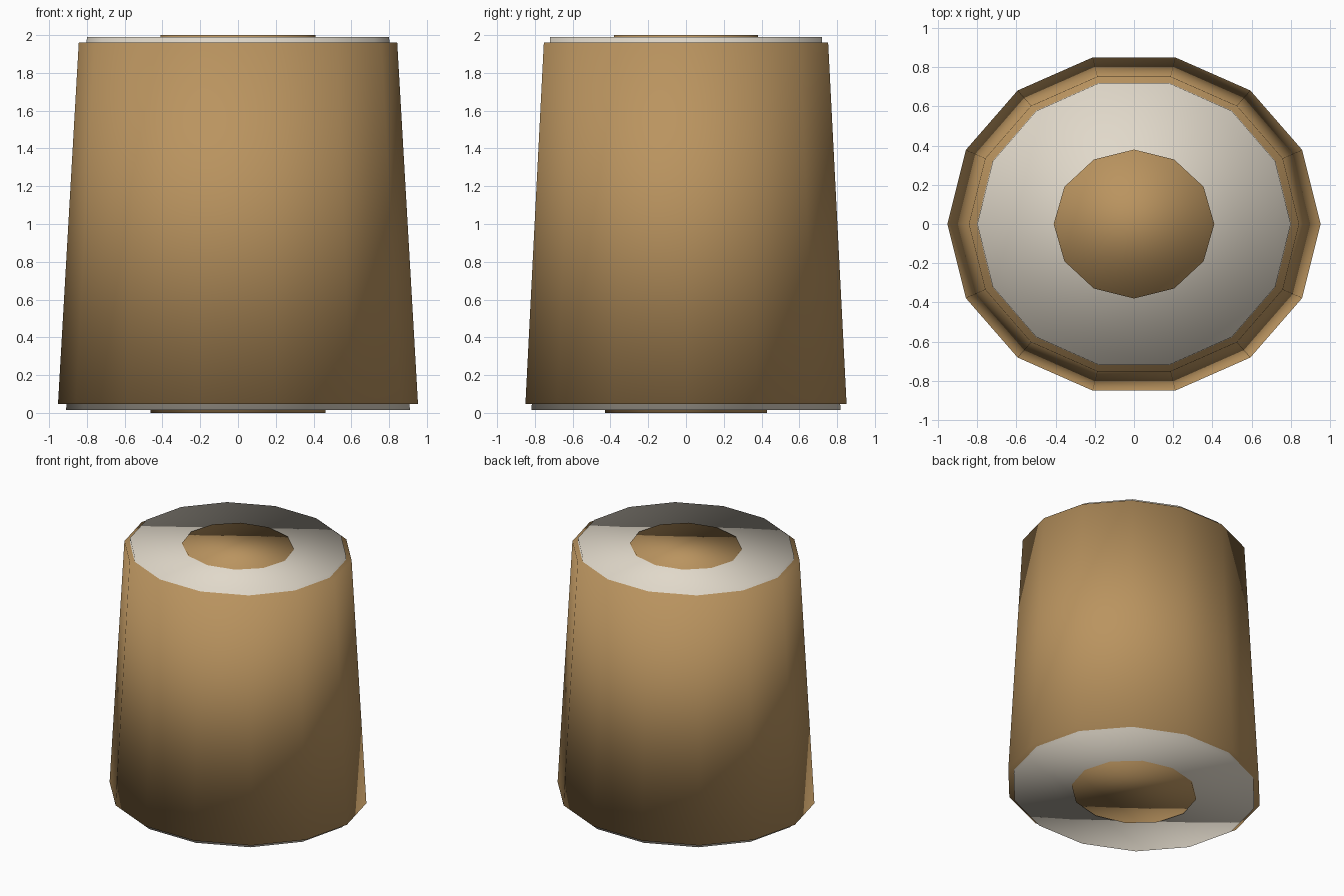
import bpy
import bmesh
from math import cos, sin, tau

if "Cube" in bpy.data.objects:
    bpy.data.objects.remove(bpy.data.objects["Cube"])


def material(name, rgb):
    mat = bpy.data.materials.new(name)
    mat.diffuse_color = (*rgb, 1)
    mat.use_nodes = True
    mat.node_tree.nodes["Principled BSDF"].inputs["Base Color"].default_value = mat.diffuse_color
    return mat


def tapered_log(name, sides, low, high, mat):
    """Closed oval frustum; low and high are (x radius, y radius, z)."""
    bm = bmesh.new()
    rings = [[bm.verts.new((rx * cos(tau * i / sides), ry * sin(tau * i / sides), z))
              for i in range(sides)] for rx, ry, z in (low, high)]
    for i in range(sides):
        j = (i + 1) % sides
        bm.faces.new((rings[0][i], rings[0][j], rings[1][j], rings[1][i]))
    bm.faces.new(rings[0][::-1])
    bm.faces.new(rings[1])
    for face in bm.faces:
        face.smooth = True
    mesh = bpy.data.meshes.new(name)
    bm.to_mesh(mesh)
    bm.free()
    mesh.materials.append(mat)
    obj = bpy.data.objects.new(name, mesh)
    bpy.context.collection.objects.link(obj)


brown = material("bark brown", (0.49, 0.295, 0.115))
cream = material("pale wood", (0.75, 0.69, 0.59))

# Outer bark, pale wood just proud of it, and the dark heart at both ends
tapered_log("bark", 14, (0.953, 0.872, 0.047), (0.843, 0.772, 1.96), brown)
tapered_log("wood", 14, (0.91, 0.839, 0.016), (0.80, 0.738, 1.99), cream)
tapered_log("heartwood", 12, (0.463, 0.428, 0.0), (0.41, 0.38, 2.0), brown)
